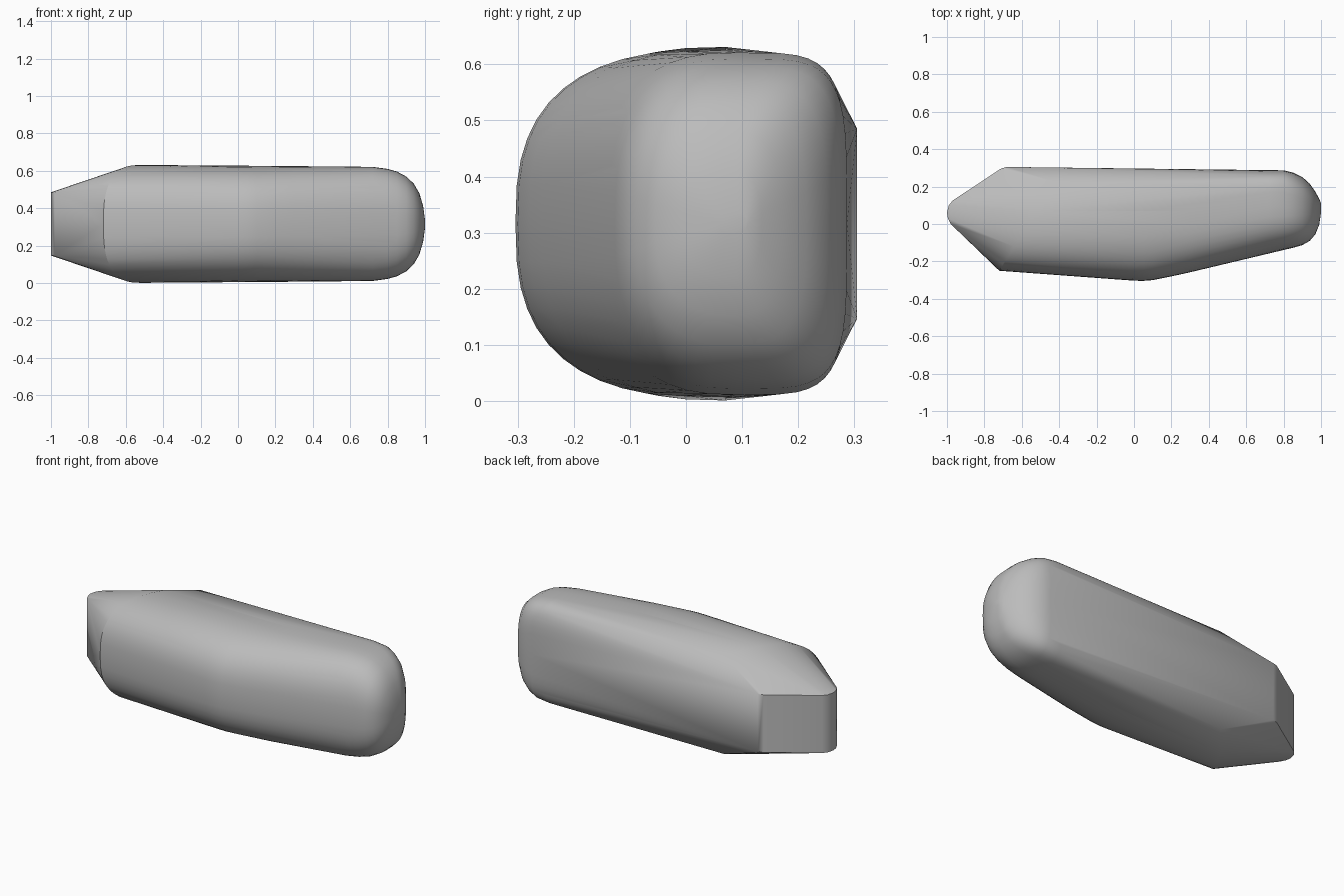
import bpy
import bmesh
from math import sin, cos, pi, radians

cube = bpy.data.objects.get("Cube")
if cube:
    bpy.data.objects.remove(cube, do_unlink=True)

MID = 0.316  # height of the horizontal mirror plane
bm = bmesh.new()


def add(x, y, h):
    """Add a point and its mirror image below the middle plane."""
    for s in (1, -1):
        bm.verts.new((x, y, MID + s * h))


def quarter(y_mid, y_edge, h, power, steps=12):
    """Yield (y, height) along a rounded quarter profile."""
    for i in range(steps + 1):
        a = pi / 2 * i / steps
        yield (y_mid + (y_edge - y_mid) * cos(a) ** (2 / power),
               h * sin(a) ** (2 / power))


# Thin rounded tip and the long flat back edge
for x, y in ((-0.98, 0.0), (-0.995, 0.03), (-1.0, 0.06), (-0.99, 0.1),
             (-0.97, 0.125), (-0.94, 0.145), (-0.71, 0.297), (-0.68, 0.305)):
    add(x, y, 0.169)

# Slanted shoulder: rounded rim running from the front corner to the crest
for y, h in quarter(0.07, -0.25, 0.315, 2.7):
    add(-0.72 + 0.2 * (y + 0.25) / 0.32, y, h)
add(-0.4, 0.22, 0.29)

# Rounded front belly
for x, y_front, h in ((0.0, -0.303, 0.311), (0.05, -0.304, 0.311), (0.1, -0.3, 0.31),
                      (0.2, -0.28, 0.309), (0.3, -0.258, 0.309)):
    for y, z in quarter(0.07, y_front, h, 2.7):
        add(x, y, z)

# Domed end: closed sections that shrink toward the nose
for x, y_front, y_back, h, back_power in (
        (0.72, -0.157, 0.286, 0.305, 4.5), (0.8, -0.139, 0.287, 0.294, 4.5),
        (0.85, -0.127, 0.275, 0.28, 4), (0.9, -0.113, 0.251, 0.253, 3.5),
        (0.94, -0.09, 0.215, 0.215, 3), (0.97, -0.055, 0.172, 0.163, 2.6),
        (0.99, -0.005, 0.135, 0.095, 2.3), (1.0, 0.06, 0.11, 0.02, 2)):
    for edge, power in ((y_front, 2.6), (y_back, back_power)):
        for y, z in quarter(0.09, edge, h, power):
            add(x, y, z)

# Wrap everything in one convex skin
bmesh.ops.remove_doubles(bm, verts=bm.verts[:], dist=0.002)
hull = bmesh.ops.convex_hull(bm, input=bm.verts[:], use_existing_faces=False)
loose = {v for v in hull["geom_interior"] + hull["geom_unused"]
         if isinstance(v, bmesh.types.BMVert)}
bmesh.ops.delete(bm, geom=list(loose), context="VERTS")
bmesh.ops.dissolve_limit(bm, angle_limit=radians(0.5), verts=bm.verts[:], edges=bm.edges[:])
bmesh.ops.recalc_face_normals(bm, faces=bm.faces[:])

mesh = bpy.data.meshes.new("body")
bm.to_mesh(mesh)
bm.free()
body = bpy.data.objects.new("body", mesh)
bpy.context.collection.objects.link(body)

# Plain grey finish
grey = bpy.data.materials.new("plain grey")
grey.use_nodes = True
color = (0.5, 0.5, 0.5, 1.0)
grey.diffuse_color = color
grey.node_tree.nodes["Principled BSDF"].inputs["Base Color"].default_value = color
mesh.materials.append(grey)

bpy.ops.object.select_all(action="DESELECT")
body.select_set(True)
bpy.context.view_layer.objects.active = body
bpy.ops.object.shade_smooth_by_angle(angle=radians(30))
